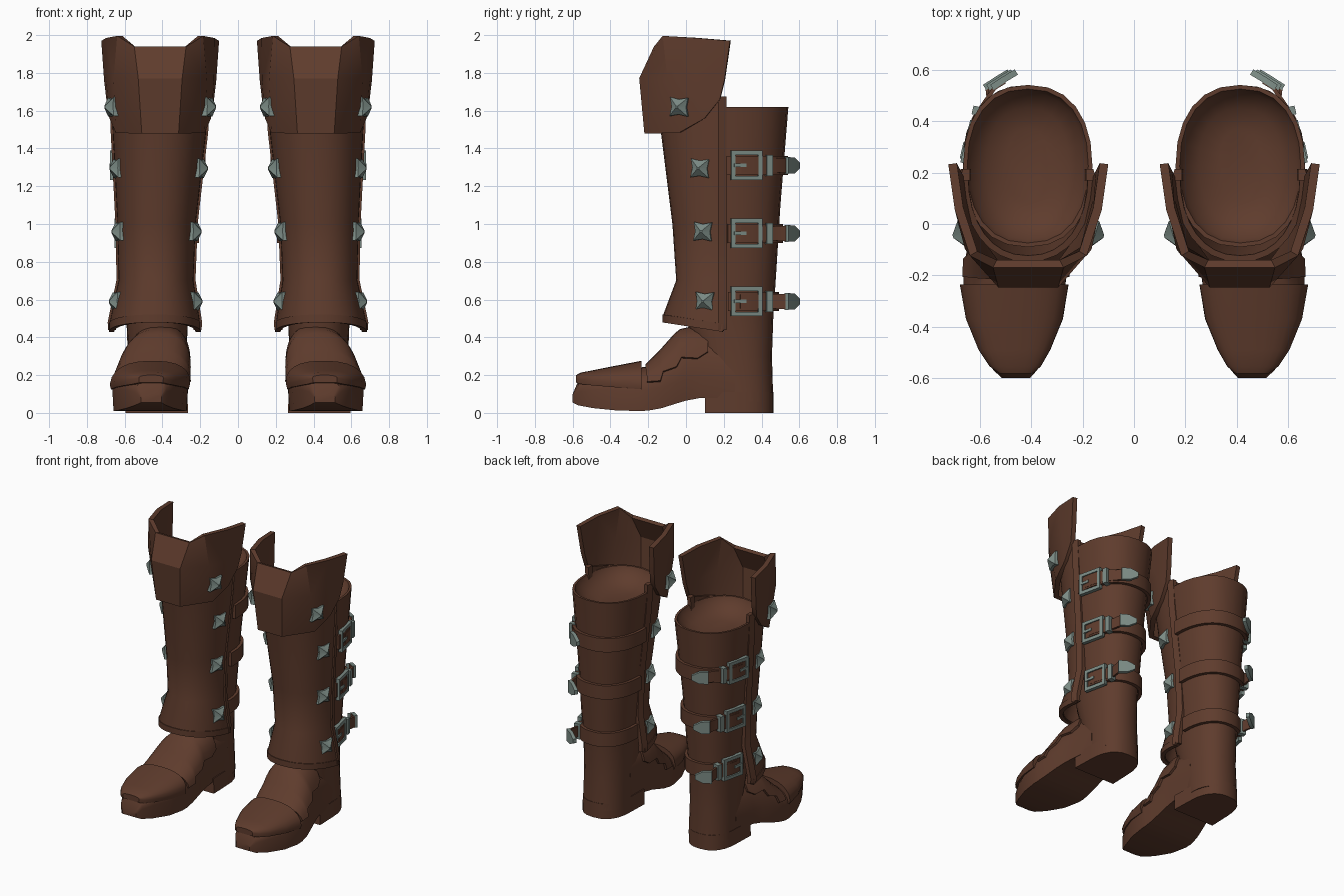
import bpy, bmesh, math
from mathutils import Vector, Matrix

if "Cube" in bpy.data.objects:
    bpy.data.objects.remove(bpy.data.objects["Cube"])


def material(name, col):
    m = bpy.data.materials.new(name)
    m.diffuse_color = (*col, 1)
    m.use_nodes = True
    m.node_tree.nodes["Principled BSDF"].inputs["Base Color"].default_value = m.diffuse_color
    return m


LEATHER = material("brown leather", (0.114, 0.045, 0.026))
METAL = material("grey green metal", (0.20, 0.26, 0.235))


def finish(name, bm, mat, thick=0):
    """Right-hand part, thickened if it is a sheet, then mirrored to the left."""
    bmesh.ops.recalc_face_normals(bm, faces=bm.faces[:])
    me = bpy.data.meshes.new(name)
    bm.to_mesh(me)
    bm.free()
    me.materials.append(mat)
    ob = bpy.data.objects.new(name, me)
    bpy.context.collection.objects.link(ob)
    if thick:
        s = ob.modifiers.new("thickness", 'SOLIDIFY')
        s.thickness, s.offset = thick, 0
    ob.modifiers.new("pair", 'MIRROR').use_mirror_merge = False
    return ob


def loft(bm, rings, closed=True, start=False, end=False):
    vs = [[bm.verts.new(p) for p in r] for r in rings]
    n = len(rings[0])
    for a, b in zip(vs, vs[1:]):
        for i in range(n if closed else n - 1):
            j = (i + 1) % n
            bm.faces.new((a[i], a[j], b[j], b[i]))
    if start:
        bm.faces.new(vs[0])
    if end:
        bm.faces.new(vs[-1])


def table(rows, v):
    """Linear interpolation in rows keyed by their first value."""
    for a, b in zip(rows, rows[1:]):
        if v <= b[0]:
            t = max(0, (v - a[0]) / (b[0] - a[0]))
            return [p + (q - p) * t for p, q in zip(a[1:], b[1:])]
    return list(rows[-1][1:])


def spow(v, e):
    return math.copysign(abs(v) ** e, v)


# Leg shaft: z, centre x, half width, front y, back y
SHAFT = [(.06, .428, .157, .11, .462), (.3, .428, .155, .06, .455),
         (.5, .428, .163, 0, .462), (.75, .426, .18, 0, .478), (1.1, .422, .205, -.04, .5),
         (1.62, .414, .252, -.09, .542)]


def shaft_point(z, ang, off=0.0):
    cx, a, y0, y1 = table(SHAFT, z)
    return (cx + (a + off) * spow(math.cos(ang), .86),
            (y0 + y1) / 2 + ((y1 - y0) / 2 + off) * spow(math.sin(ang), .9), z)


# The shaft turns over at its rim into a dished top
bm = bmesh.new()
rings = [[shaft_point(r[0], math.tau * i / 24) for i in range(24)] for r in SHAFT]
for inset, z in ((-.016, 1.62), (-.03, 1.585), (-.09, 1.535), (-.17, 1.51)):
    rings.append([(*shaft_point(1.62, math.tau * i / 24, inset)[:2], z) for i in range(24)])
loft(bm, rings, start=True, end=True)
finish("leg_shaft", bm, LEATHER)

# Heel block with a straight front edge
bm = bmesh.new()
plan = [(.165, .1)] + [(.16 * spow(math.cos(a), .8), .25 + .213 * spow(math.sin(a), .85))
                       for a in [math.pi * i / 12 for i in range(13)]] + [(-.165, .1)]
loft(bm, [[(.43 + x * k, y, z) for x, y in plan] for z, k in ((0, 1), (.11, .985))], start=True, end=True)
finish("heel", bm, LEATHER)

# Foot: y, centre x, half width, bottom z, top z
FOOT = [(-.6, .46, .055, .055, .1), (-.57, .463, .085, .04, .17), (-.49, .466, .127, .025, .2),
        (-.37, .466, .177, .013, .215), (-.25, .466, .199, .01, .24), (-.2, .465, .2, .012, .245),
        (-.13, .462, .195, .025, .32), (-.05, .454, .185, .05, .41), (0, .448, .177, .065, .45),
        (.08, .438, .167, .08, .45), (.26, .43, .156, .08, .45)]


def arch(y, cx, hw, z1, zt, a0=0.0, n=12):
    """Rounded top of a foot section, leaning inward with height."""
    out = []
    for i in range(n + 1):
        a = a0 + (math.pi - 2 * a0) * i / n
        h = (zt - z1) * abs(math.sin(a)) ** .85
        out.append((cx - .12 * h + hw * spow(math.cos(a), .8), y, z1 + h))
    return out


def side_height(zb, zt):
    return zb + min(.11, .55 * (zt - zb))


def section(y, cx, hw, zb, zt, z1):
    return arch(y, cx, hw, z1, zt) + [(cx - hw * .97, y, zb), (cx + hw * .97, y, zb)]


bm = bmesh.new()
loft(bm, [section(*r, side_height(*r[3:])) for r in FOOT], start=True, end=True)
finish("foot", bm, LEATHER)

# Toe cap overlapping the foot
CAP = [(-.582, .46, .065, .16, .2), (-.555, .463, .1, .152, .214), (-.49, .466, .14, .145, .226),
       (-.37, .466, .189, .135, .25), (-.235, .467, .212, .125, .276)]
bm = bmesh.new()
loft(bm, [section(*r, r[3] + .025) for r in CAP], start=True, end=True)
finish("toe_cap", bm, LEATHER)

# Instep panel with a stepped lower edge: y, edge z
EDGE = [(-.205, .16), (-.135, .165), (-.12, .215), (-.05, .24), (-.025, .29), (.06, .285), (.115, .32)]
bm = bmesh.new()
rings = []
for y, edge in EDGE:
    cx, hw, zb, zt = table(FOOT, y)
    z1 = side_height(zb, zt)
    k = min(1, max(0, (edge - z1) / (zt - z1)))
    rings.append(arch(y, cx, hw, z1, zt, math.asin(k ** (1 / .85))))
loft(bm, rings, closed=False)
finish("instep_panel", bm, LEATHER, .03)

# Shin guard: rear z, front z, centre x, half width, front y
GUARD = [(.435, .485, .44, .225, -.105), (.475, .52, .44, .228, -.108), (.7, .7, .434, .187, -.04),
         (1, 1, .431, .196, -.06), (1.48, 1.48, .416, .236, -.12), (1.67, 1.58, .413, .246, -.135)]
bm = bmesh.new()
rings = []
for zr, zf, cx, w, f in GUARD:
    ring = []
    for i in range(17):
        t = math.pi * (i / 16 - .5)
        c = abs(math.cos(t)) ** .9
        ring.append((cx + w * spow(math.sin(t), .9), .2 - (.2 - f) * c, zr + (zf - zr) * c))
    rings.append(ring)
loft(bm, rings, closed=False)
finish("shin_guard", bm, LEATHER, .024)

# Rolled lip along the guard's lower edge
bm = bmesh.new()
loft(bm, [[(.44 + (x - .44) * 1.02, y - .006, z + dz) for x, y, z in rings[0]] for dz in (-.006, .036)], closed=False)
finish("guard_lip", bm, LEATHER, .028)

# Raised trim on the guard's rear edges
bm = bmesh.new()
for s in (-1, 1):
    loft(bm, [[(cx + s * (w + dx), y, zr + .005) for dx, y in
               ((-.02, .17), (.022, .17), (.008, .215), (-.02, .215))]
              for zr, zf, cx, w, f in GUARD], start=True, end=True)
finish("guard_edge_trim", bm, LEATHER)

# Knee cuff: three rows of (half width, y, z) from front corner to rear
CUFF = [[(.09, -.205, 1.48), (.22, -.03, 1.485), (.252, .1, 1.56), (.268, .18, 1.66)],
        [(.11, -.232, 1.77), (.232, -.09, 1.77), (.268, .09, 1.75), (.28, .205, 1.76)],
        [(.13, -.155, 1.935), (.213, -.115, 1.995), (.27, .06, 1.985), (.295, .235, 1.97)]]
bm = bmesh.new()
loft(bm, [[(.412 - x, y, z) for x, y, z in reversed(r)] + [(.412 + x, y, z) for x, y, z in r]
          for r in CUFF], closed=False)
finish("knee_cuff", bm, LEATHER, .034)


def box(bm, frame, u, n, z):
    """Box spanning ranges along a strap, outward and up."""
    g = bmesh.ops.create_cube(bm, size=1)["verts"]
    for v in g:
        v.co = frame @ Vector([lo + (hi - lo) * (c + .5) for c, (lo, hi) in zip(v.co, (u, n, z))])


def ribbon(bm, path):
    loft(bm, [[(x, y, z - h / 2), (x, y, z + h / 2)] for x, y, z, h in path], closed=False)


straps, tails, tips, buckles = (bmesh.new() for _ in range(4))
for z, shift in ((1.31, 0), (.95, .01), (.59, .02)):
    # Strap around the back of the leg
    ribbon(straps, [(*shaft_point(z, math.radians(-2 + 11.5 * i), .012), .1) for i in range(17)])
    # Loose tail and pointed metal tip
    cx = table(SHAFT, z)[0] + shift
    path = [(*shaft_point(z, math.radians(d), .018), .075) for d in (10, 22, 35, 48)]
    ribbon(tails, path + [(cx + .125, .53, z, .08), (cx + .085, .555, z, .075)])
    ribbon(tips, [(cx + .135, .532, z, .088), (cx + .085, .565, z, .084), (cx + .04, .592, z, .03)])
    # Buckle frame, prong and keeper
    p, q = Vector(shaft_point(z, .05, .018)), Vector(shaft_point(z, .62, .018))
    d = (q - p).normalized()
    out = Vector((d.y, -d.x, 0))
    c = p + d * ((.32 - p.y) / d.y)
    frame = Matrix((d, out, Vector((0, 0, 1)))).transposed().to_4x4()
    frame.translation = c
    for s in (-1, 1):
        box(buckles, frame, sorted((s * .062, s * .085)), (-.012, .014), (-.078, .078))
        box(buckles, frame, (-.085, .085), (-.012, .014), sorted((s * .055, s * .078)))
    box(buckles, frame, (-.07, -.005), (.006, .02), (-.009, .009))
    box(buckles, frame, (.108, .142), (-.03, .014), (-.056, .056))
finish("straps", straps, LEATHER, .024)
finish("strap_tails", tails, LEATHER, .016)
finish("strap_tips", tips, METAL, .024)
finish("buckles", buckles, METAL)

# Star-based pyramid studs: centre x, half spacing, y, z, outward tilt
bm = bmesh.new()
for cx, w, y, z, turn in ((.412, .25, -.035, 1.62, .3), (.42, .215, .075, 1.295, .25),
                          (.431, .193, .09, .96, .25), (.436, .202, .1, .59, .25)):
    for s in (-1, 1):
        rot = Matrix.Rotation(-s * turn, 3, 'Z')
        ctr = Vector((cx + s * w, y, z))
        rings = []
        for k, depth in ((1, -.02), (1, .012), (.12, .046)):
            ring = []
            for i in range(8):
                a, r = math.pi / 4 * i + .75, (.07 if i % 2 == 0 else .04) * k
                ring.append(ctr + rot @ Vector((s * depth, r * math.cos(a), r * math.sin(a))))
            rings.append(ring)
        loft(bm, rings, start=True, end=True)
finish("studs", bm, METAL)

# Bake the modifiers and smooth the gentle curves
bpy.ops.object.select_all(action='SELECT')
bpy.context.view_layer.objects.active = bpy.context.selected_objects[0]
bpy.ops.object.convert(target='MESH')
bpy.ops.object.shade_smooth_by_angle(angle=math.radians(30))
